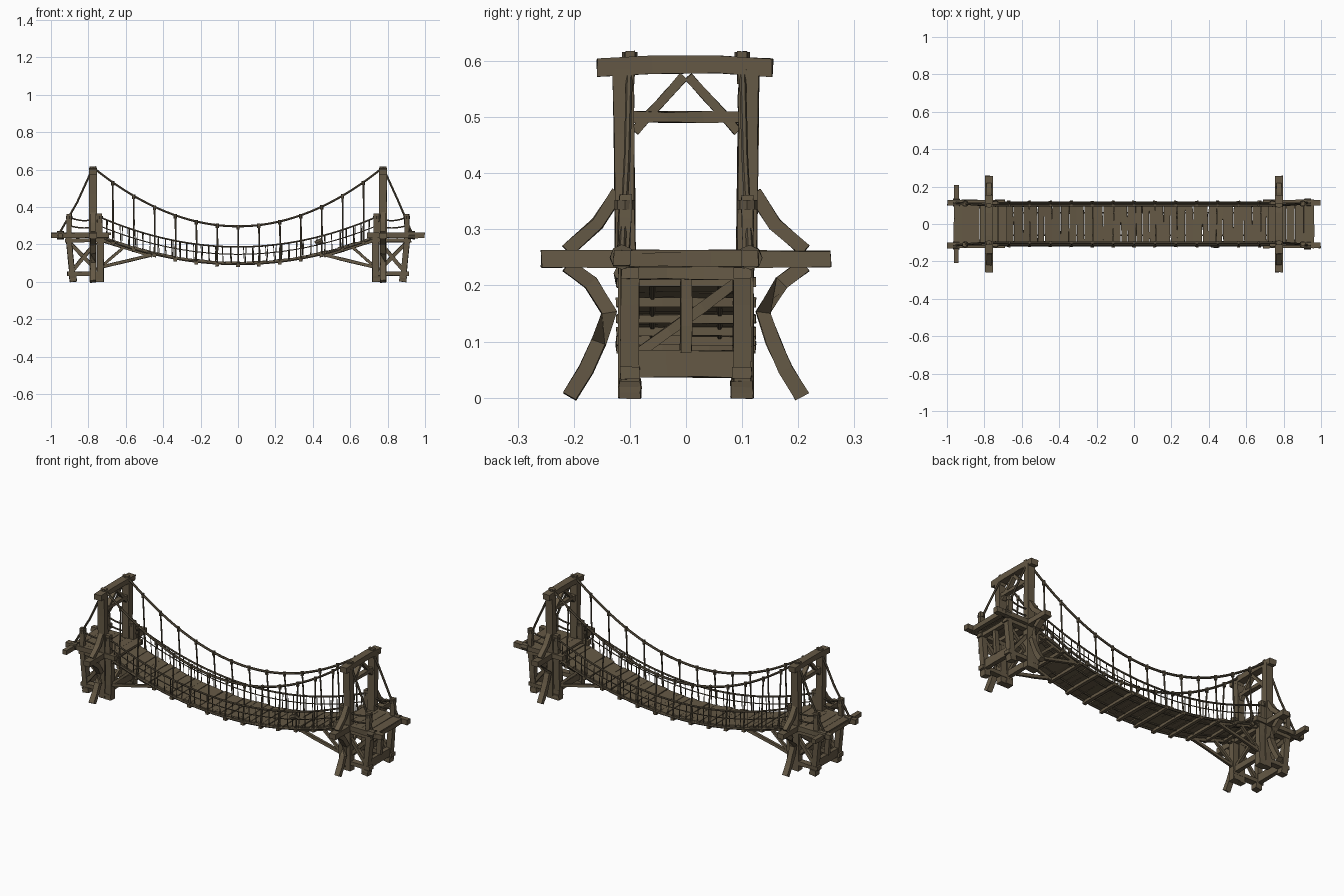
import bpy, bmesh, math, random
from mathutils import Vector

if "Cube" in bpy.data.objects:
    bpy.data.objects.remove(bpy.data.objects["Cube"])

random.seed(7)
S2 = (-1, 1)


def material(name, col):
    m = bpy.data.materials.new(name)
    m.diffuse_color = (*col, 1)
    m.use_nodes = True
    m.node_tree.nodes["Principled BSDF"].inputs["Base Color"].default_value = m.diffuse_color
    return m


WOOD = material("weathered wood", (0.130, 0.100, 0.060))
ROPE = material("old rope", (0.105, 0.083, 0.052))


def sweep(bm, pts, ring_fn, jit=0.0):
    """Skin a ring of cross-section points along a path, with capped ends."""
    pts = [Vector(p) for p in pts]
    rings = []
    for i, p in enumerate(pts):
        t = (pts[min(i + 1, len(pts) - 1)] - pts[max(i - 1, 0)]).normalized()
        ref = Vector((0, 0, 1)) if abs(t.z) < 0.95 else Vector((0, 1, 0))
        side = t.cross(ref).normalized()
        up = side.cross(t).normalized()
        ring = []
        for a, b in ring_fn:
            j = Vector([random.uniform(-jit, jit) for _ in range(3)])
            ring.append(bm.verts.new(p + side * a + up * b + j))
        rings.append(ring)
    n = len(ring_fn)
    for r0, r1 in zip(rings, rings[1:]):
        for k in range(n):
            bm.faces.new((r0[k], r0[(k + 1) % n], r1[(k + 1) % n], r1[k]))
    bm.faces.new(rings[0][::-1])
    bm.faces.new(rings[-1])


def beam(bm, a, b, w, h, jit=0.0015, seg=3):
    """Hand-hewn timber: w is the sideways size, h the upward size."""
    a, b = Vector(a), Vector(b)
    pts = [a.lerp(b, i / seg) for i in range(seg + 1)]
    path_beam(bm, pts, w, h, jit)


def path_beam(bm, pts, w, h, jit=0.0015):
    sweep(bm, pts, [(-w / 2, -h / 2), (w / 2, -h / 2), (w / 2, h / 2), (-w / 2, h / 2)], jit)


def rope(bm, pts, r, n=6, jit=0.0):
    sweep(bm, pts, [(r * math.cos(k * math.tau / n), r * math.sin(k * math.tau / n))
                    for k in range(n)], jit)


def finish(bm, name, mat):
    bmesh.ops.recalc_face_normals(bm, faces=bm.faces)
    me = bpy.data.meshes.new(name)
    bm.to_mesh(me)
    bm.free()
    me.materials.append(mat)
    ob = bpy.data.objects.new(name, me)
    bpy.context.collection.objects.link(ob)


def build(name, mat, fn):
    bm = bmesh.new()
    fn(bm)
    finish(bm, name, mat)


# hanging curves
def deck_z(x): return 0.108 + 0.140 * (x / 0.73) ** 2
def rail_z(x): return 0.187 + 0.160 * (x / 0.74) ** 2
def cable_z(x): return 0.297 + 0.315 * (x / 0.775) ** 2


def span(f, y, lim, n=36):
    return [(x, y, f(x)) for x in (-lim + 2 * lim * i / n for i in range(n + 1))]


def tower(bm, s):
    X = s * 0.775
    for e in S2:
        # main post, rope saddle and foot
        beam(bm, (X, e * 0.102, 0.0), (X, e * 0.102, 0.25), 0.036, 0.036)
        beam(bm, (X, e * 0.108, 0.24), (X, e * 0.112, 0.585), 0.042, 0.036)
        beam(bm, (X, e * 0.100, 0.56), (X, e * 0.100, 0.617), 0.034, 0.016)
        # gable braces and outrigger braces
        beam(bm, (X, e * 0.004, 0.572), (X, e * 0.092, 0.475), 0.024, 0.016)
        path_beam(bm, [(X, e * 0.122, 0.365), (X, e * 0.158, 0.310), (X, e * 0.212, 0.262)], 0.028, 0.024)
        # bowed splay leg
        path_beam(bm, [(X, e * y, z) for y, z in
                       ((0.212, 0.236), (0.170, 0.205), (0.137, 0.152), (0.155, 0.100),
                        (0.178, 0.050), (0.207, 0.002))], 0.030, 0.026)
    path_beam(bm, [(X, -0.158, 0.588), (X, -0.06, 0.593), (X, 0.06, 0.593), (X, 0.154, 0.588)], 0.042, 0.031)
    beam(bm, (X, -0.095, 0.500), (X, 0.095, 0.500), 0.026, 0.019)
    beam(bm, (X, -0.258, 0.247), (X, 0.258, 0.247), 0.042, 0.030)


def pier(bm, s):
    def P(x, y, z): return (s * x, y, z)
    for e in S2:
        Y = e * 0.100
        # leaning end post, inner post, feet
        beam(bm, P(0.885, Y, 0.03), P(0.905, Y, 0.235), 0.030, 0.032)
        beam(bm, P(0.735, Y, 0.0), P(0.735, e * 0.104, 0.250), 0.034, 0.034)
        beam(bm, P(0.880, Y, 0.0), P(0.884, Y, 0.032), 0.038, 0.038)
        beam(bm, P(0.740, Y, 0.0), P(0.740, Y, 0.030), 0.040, 0.040)
        # sill, cap and X bracing on the sides
        beam(bm, P(0.912, Y, 0.044), P(0.720, Y, 0.044), 0.034, 0.022)
        beam(bm, P(0.925, Y, 0.222), P(0.705, Y, 0.222), 0.032, 0.020)
        beam(bm, P(0.885, e * 0.104, 0.060), P(0.760, e * 0.104, 0.210), 0.016, 0.020)
        beam(bm, P(0.895, e * 0.096, 0.205), P(0.755, e * 0.096, 0.062), 0.016, 0.020)
        # long edge beam carrying the platform
        beam(bm, P(0.998, e * 0.114, 0.249), P(0.690, e * 0.114, 0.249), 0.030, 0.028)
        # railing posts
        beam(bm, P(0.904, e * 0.112, 0.235), P(0.902, e * 0.108, 0.362), 0.026, 0.022)
        beam(bm, P(0.738, e * 0.108, 0.235), P(0.740, e * 0.108, 0.365), 0.028, 0.024)
        # struts under the span
        beam(bm, P(0.735, Y, 0.078), P(0.465, Y, 0.143), 0.016, 0.016)
        beam(bm, P(0.715, Y, 0.095), P(0.600, Y, 0.195), 0.014, 0.014)
        beam(bm, P(0.735, Y, 0.222), P(0.460, Y, 0.138), 0.014, 0.014)
    # cross timbers between the two sides
    for x, z, h in ((0.888, 0.060, 0.048), (0.738, 0.060, 0.034),
                    (0.904, 0.222, 0.022), (0.738, 0.222, 0.022)):
        beam(bm, P(x, -0.100, z), P(x, 0.100, z), 0.024, h)
    beam(bm, P(0.892, 0, 0.080), P(0.902, 0, 0.225), 0.026, 0.020)
    beam(bm, P(0.738, -0.09, 0.075), P(0.738, 0.09, 0.205), 0.014, 0.018)
    reach = 0.208 if s < 0 else 0.130
    beam(bm, P(0.950, -reach, 0.246), P(0.950, reach, 0.246), 0.026, 0.024)


def platform(bm, s):
    x = 0.962
    while x > 0.72:
        w = random.uniform(0.040, 0.055)
        beam(bm, (s * (x - w / 2), -0.104, 0.257), (s * (x - w / 2), 0.104, 0.257), w - 0.002, 0.012, 0.0008, 1)
        x -= w


for s, tag in ((-1, "left"), (1, "right")):
    build(tag + "_tower", WOOD, lambda bm: tower(bm, s))
    build(tag + "_pier", WOOD, lambda bm: pier(bm, s))
    build(tag + "_platform", WOOD, lambda bm: platform(bm, s))


# walkway planks following the sag
def planks(bm):
    x = -0.735
    while x < 0.735:
        w = random.uniform(0.030, 0.056)
        c = x + w / 2
        slope = 2 * 0.140 * c / 0.73 ** 2
        a, b = random.uniform(0.104, 0.118), random.uniform(0.104, 0.118)
        dz = random.uniform(-0.002, 0.002)
        lo, hi = -(w / 2 - 0.001), w / 2 - 0.001
        sec = [(lo, lo * slope - 0.012), (hi, hi * slope - 0.012), (hi, hi * slope), (lo, lo * slope)]
        skew = random.uniform(-0.003, 0.003)
        sweep(bm, [(c - skew, -a, deck_z(c) + dz), (c + skew, b, deck_z(c) + dz)], sec, 0.0008)
        x += w


HANG = [-0.67 + 0.1117 * i for i in range(13)]


# logs under the planks
def bearers(bm):
    for x in HANG:
        beam(bm, (x, -0.124, deck_z(x) - 0.020), (x, 0.124, deck_z(x) - 0.020), 0.018, 0.016)


def cables(bm):
    for e in S2:
        rope(bm, span(cable_z, e * 0.100, 0.775), 0.0065)
        for s, end in ((-1, 0.958), (1, 0.932)):
            rope(bm, [(s * 0.775, e * 0.100, 0.612), (s * 0.86, e * 0.105, 0.425),
                      (s * end, e * 0.114, 0.255)], 0.0060)


def hangers(bm):
    for e in S2:
        for x in HANG:
            zc, zd = cable_z(x), deck_z(x) - 0.015
            rope(bm, [(x, e * 0.100, zc), (x + 0.002, e * 0.108, (zc + zd) / 2), (x, e * 0.117, zd)], 0.0045)
            rope(bm, [(x, e * 0.100, zc - 0.016), (x, e * 0.100, zc + 0.008)], 0.009)


def rails(bm):
    for e in S2:
        rope(bm, span(rail_z, e * 0.112, 0.74), 0.0050)
        rope(bm, span(lambda x: (rail_z(x) + deck_z(x)) / 2, e * 0.114, 0.74), 0.0028, 5)
        rope(bm, span(lambda x: deck_z(x) - 0.013, e * 0.113, 0.73), 0.0065)
        rope(bm, span(lambda x: deck_z(x) - 0.013, e * 0.060, 0.73), 0.0050)
        # sagging ropes beside the platforms
        for s in S2:
            for top, sag in ((0.345, 0.018), (0.300, 0.012)):
                rope(bm, [(s * (0.74 + 0.162 * i / 6), e * 0.110,
                           top - sag * math.sin(math.pi * i / 6)) for i in range(7)], 0.0045)


def netting(bm):
    for e in S2:
        for i in range(37):
            x = -0.70 + 1.4 * i / 36 + random.uniform(-0.005, 0.005)
            rope(bm, [(x, e * 0.115, deck_z(x) - 0.012), (x + random.uniform(-0.006, 0.006), e * 0.112, rail_z(x))],
                 0.0024, 5)


# knots where ropes are tied
def lashings(bm):
    for e in S2:
        for s, end in ((-1, 0.950), (1, 0.928)):
            rope(bm, [(s * (end - 0.018), e * 0.114, 0.250), (s * (end + 0.018), e * 0.114, 0.250)], 0.022, 8, 0.001)
            rope(bm, [(s * 0.775, e * 0.100, 0.600), (s * 0.775, e * 0.100, 0.616)], 0.014, 8)
            for x in (0.740, 0.902):
                rope(bm, [(s * x, e * 0.109, 0.335), (s * x, e * 0.109, 0.352)], 0.018, 8)
    rope(bm, [(0.415, -0.113, 0.205), (0.450, -0.113, 0.222)], 0.014, 8, 0.002)


build("walkway_planks", WOOD, planks)
build("walkway_bearers", WOOD, bearers)
build("main_cables", ROPE, cables)
build("hanger_ropes", ROPE, hangers)
build("hand_ropes", ROPE, rails)
build("side_netting", ROPE, netting)
build("rope_lashings", ROPE, lashings)
